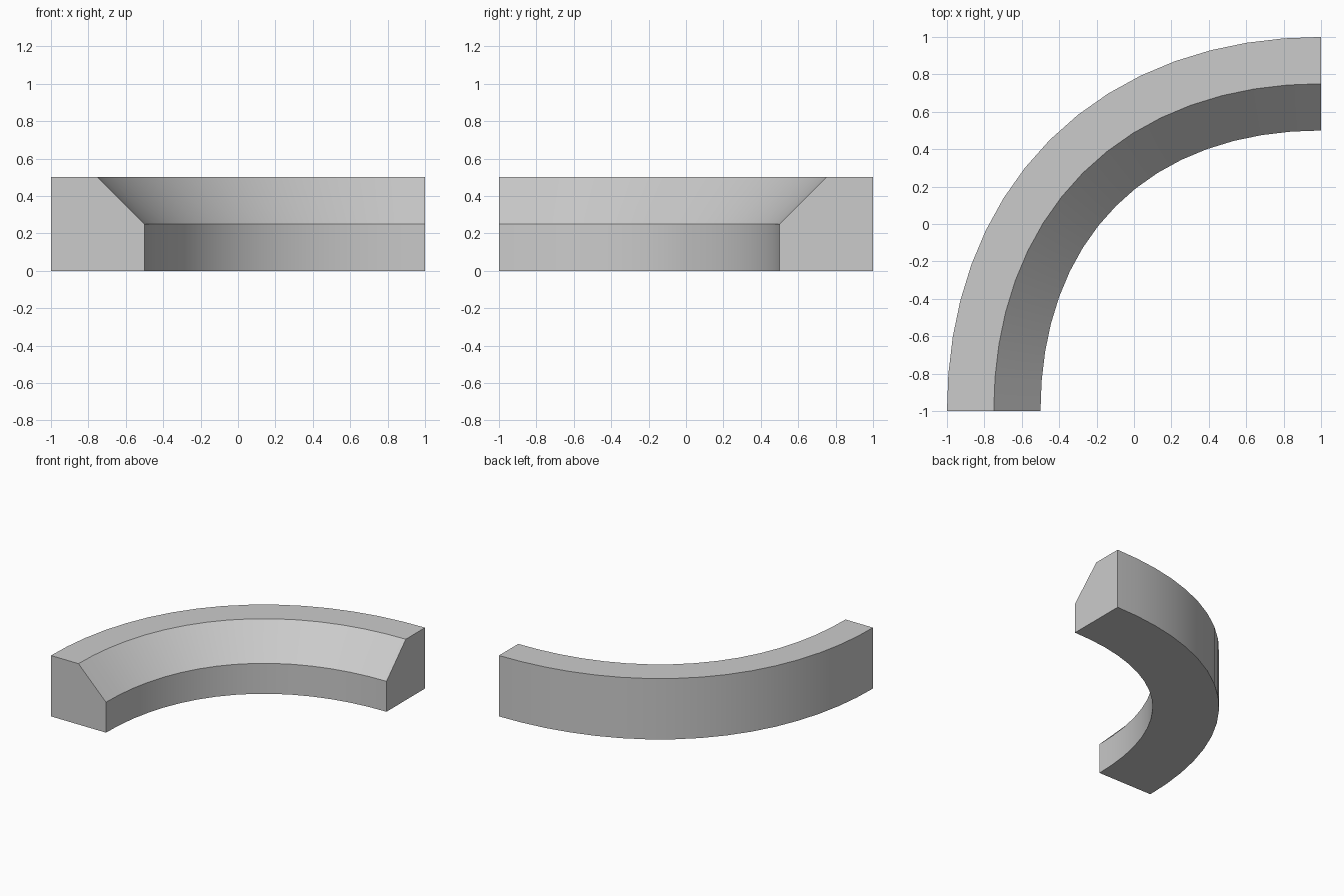
import bpy, bmesh
from mathutils import Vector

if "Cube" in bpy.data.objects:
    bpy.data.objects.remove(bpy.data.objects["Cube"])

SEGMENTS = 16
HANDLE = 1.2
# wall cross-section: (inward offset from outer edge, height)
PROFILE = [(0, 0), (0, 0.5), (0.25, 0.5), (0.5, 0.25), (0.5, 0)]
P0, P1, P2, P3 = (Vector(p) for p in
                  [(-1, -1), (-1, -1 + HANDLE), (1 - HANDLE, 1), (1, 1)])


def point(t):
    s = 1 - t
    return P0 * s**3 + P1 * 3*s*s*t + P2 * 3*s*t*t + P3 * t**3


def inward(t):
    s = 1 - t
    d = ((P1 - P0) * s*s + (P2 - P1) * 2*s*t + (P3 - P2) * t*t).normalized()
    return Vector((d.y, -d.x))


# evenly spaced stations along the quarter bend
N = 800
lengths = [0.0]
for i in range(N):
    lengths.append(lengths[-1] + (point((i + 1) / N) - point(i / N)).length)
stations = []
for k in range(SEGMENTS + 1):
    target = lengths[-1] * k / SEGMENTS
    stations.append(min(range(N + 1), key=lambda i: abs(lengths[i] - target)) / N)

# sweep the chamfered profile along the bend
bm = bmesh.new()
rings = []
for t in stations:
    p, n = point(t), inward(t)
    rings.append([bm.verts.new((*(p + n * o), z)) for o, z in PROFILE])
for a, b in zip(rings, rings[1:]):
    for j in range(len(PROFILE)):
        k = (j + 1) % len(PROFILE)
        bm.faces.new((a[j], a[k], b[k], b[j]))
bm.faces.new(rings[0])
bm.faces.new(rings[-1])
bmesh.ops.recalc_face_normals(bm, faces=bm.faces)

mesh = bpy.data.meshes.new("curved_curb")
bm.to_mesh(mesh)
bm.free()
curb = bpy.data.objects.new("curved_curb", mesh)
bpy.context.collection.objects.link(curb)
bpy.context.view_layer.objects.active = curb
curb.select_set(True)
bpy.ops.object.shade_smooth_by_angle(angle=0.5)
